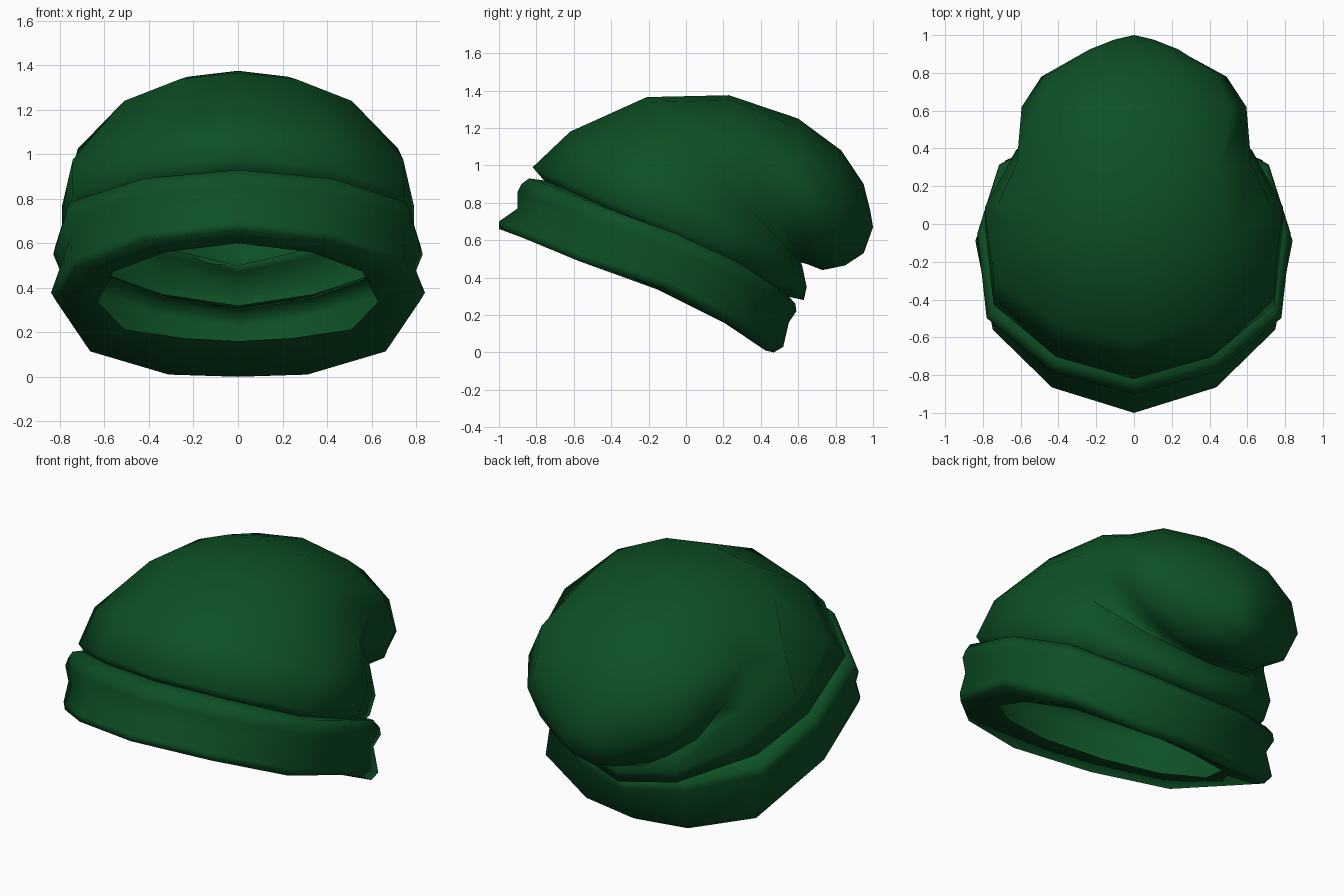
import bpy, bmesh, math

cube = bpy.data.objects.get("Cube")
if cube:
    bpy.data.objects.remove(cube, do_unlink=True)

green = bpy.data.materials.new("forest green wool")
green.use_nodes = True
colour = (0.004, 0.08, 0.018, 1)
green.diffuse_color = colour
green.node_tree.nodes["Principled BSDF"].inputs["Base Color"].default_value = colour

SIDES = 12
HALF = [math.pi * k / 6 for k in range(7)]

# Half outlines from front to back: width share, depth share, rise of the sides
FLAT = (0,) * 7
HEM = ((0, .52, .89, 1, .81, .38, 0), (0, .09, .29, .60, .88, .97, 1),
       (0, .01, .02, .08, .035, -.01, 0))
BAND = ((0, .53, .94, 1, .86, .42, 0), (0, .08, .27, .57, .815, .95, 1),
        (0, .01, .02, .055, .05, .02, 0))
BASE = ((0, .52, .94, 1, .79, .42, 0), (0, .08, .27, .56, .80, .95, 1), BAND[2])
PEAK = ((0, .36, .71, 1, .85, .48, 0), (0, .03, .14, .38, .68, .92, 1), FLAT)
ROUND = ([math.sin(a) for a in HALF], [(1 - math.cos(a)) / 2 for a in HALF], FLAT)


def add_ring(bm, outline, front, back, width):
    """Tilted closed outline through a front and a back point (y, z)."""
    verts = []
    for i in range(SIDES):
        k = min(i, SIDES - i)
        share, t, rise = (row[k] for row in outline)
        x = share * width * (1 if i <= SIDES // 2 else -1)
        y = front[0] + t * (back[0] - front[0])
        z = front[1] + t * (back[1] - front[1]) + rise
        verts.append(bm.verts.new((x, y, z)))
    return verts


def loft(name, rings, pole=None):
    bm = bmesh.new()
    loops = [add_ring(bm, *r) for r in rings]
    for a, b in zip(loops, loops[1:]):
        for i in range(SIDES):
            j = (i + 1) % SIDES
            bm.faces.new((a[i], a[j], b[j], b[i]))
    if pole:
        tip = bm.verts.new(pole)
        for i in range(SIDES):
            bm.faces.new((loops[-1][i], loops[-1][(i + 1) % SIDES], tip))
    mesh = bpy.data.meshes.new(name)
    bm.to_mesh(mesh)
    bm.free()
    mesh.materials.append(green)
    mesh.shade_smooth()
    obj = bpy.data.objects.new(name, mesh)
    bpy.context.collection.objects.link(obj)
    return obj


# Folded brim: inner rim, bottom edge, waist, upper roll, tucked edge
loft("brim", [
    (HEM[:2] + (FLAT,), (-.74, .60), (.24, .16), .63),
    (HEM, (-1.0, .66), (.47, .00), .82),
    (HEM, (-1.0, .70), (.52, .03), .84),
    (BAND, (-.90, .77), (.55, .16), .80),
    (BAND, (-.90, .86), (.59, .22), .83),
    (BAND, (-.88, .90), (.585, .26), .82),
    (BAND, (-.84, .93), (.53, .32), .80),
    (BAND, (-.76, .92), (.49, .31), .75),
])

# Slouching crown: rises from the brim, creases at the back, droops to a tip
loft("crown", [
    (BAND, (-.76, .92), (.49, .31), .75),
    (BASE, (-.82, .99), (.63, .28), .79),
    (BASE, (-.62, 1.18), (.645, .35), .79),
    (PEAK, (-.21, 1.365), (.62, .47), .72),
    (PEAK, (.23, 1.375), (.49, .50), .62),
    (ROUND, (.60, 1.25), (.64, .475), .595),
    (ROUND, (.83, 1.08), (.73, .44), .49),
    (ROUND, (.95, .90), (.85, .465), .27),
    (ROUND, (.985, .76), (.95, .53), .12),
], pole=(0, 1.0, .67))
